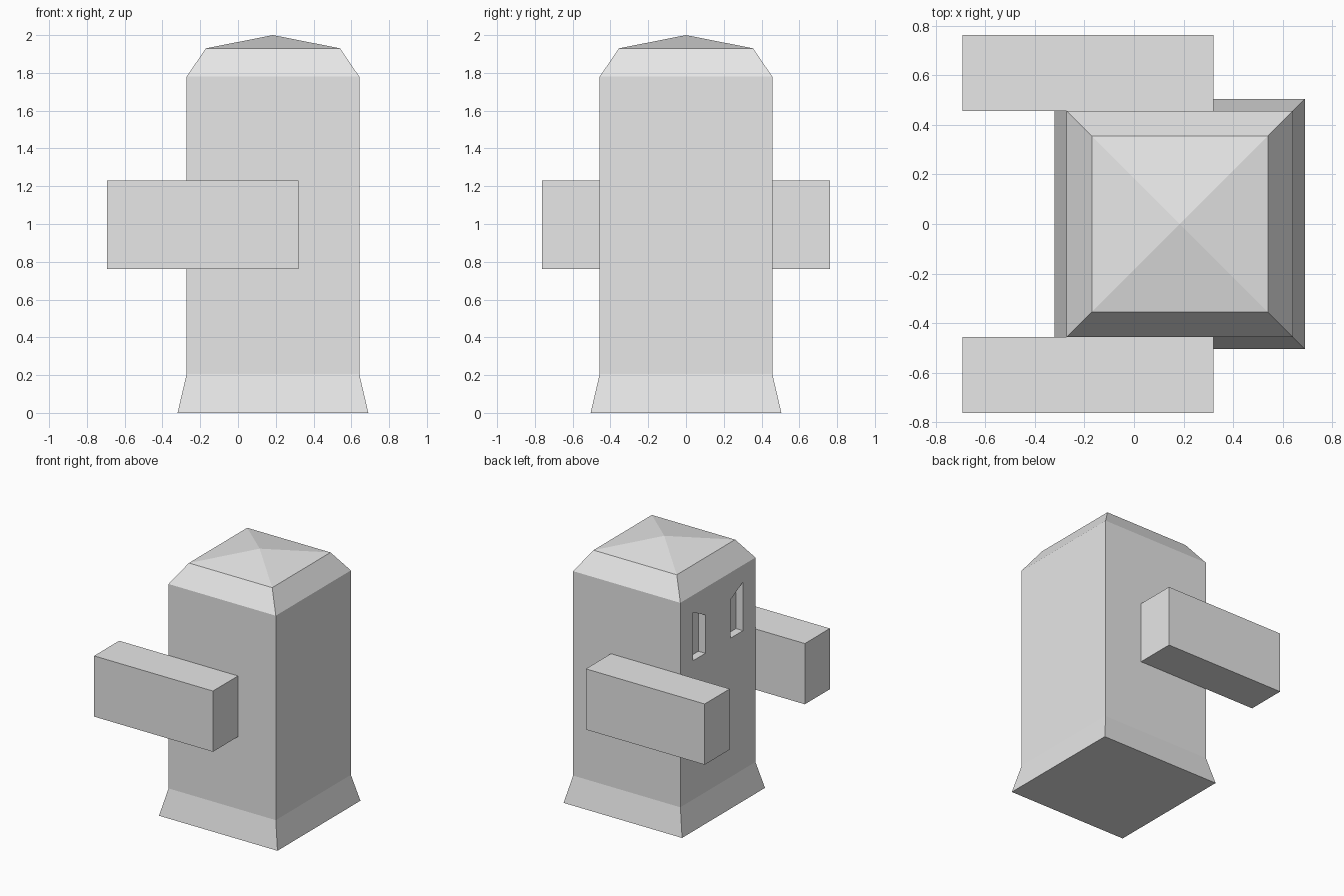
import bpy
import bmesh

if "Cube" in bpy.data.objects:
    bpy.data.objects.remove(bpy.data.objects["Cube"])

grey = bpy.data.materials.new("light_grey")
grey.diffuse_color = (0.8, 0.8, 0.8, 1)
grey.use_nodes = True
grey.node_tree.nodes["Principled BSDF"].inputs["Base Color"].default_value = grey.diffuse_color

CX = 0.185      # body centre in x
HALF = 0.457    # body half width
FACE_X = CX - HALF


def make_object(name, bm):
    bmesh.ops.recalc_face_normals(bm, faces=bm.faces)
    mesh = bpy.data.meshes.new(name)
    bm.to_mesh(mesh)
    bm.free()
    mesh.materials.append(grey)
    obj = bpy.data.objects.new(name, mesh)
    bpy.context.collection.objects.link(obj)
    return obj


def make_box(name, lo, hi):
    bm = bmesh.new()
    bmesh.ops.create_cube(bm, size=1)
    for v in bm.verts:
        v.co = [(a + b) / 2 + c * (b - a) for a, b, c in zip(lo, hi, v.co)]
    return make_object(name, bm)


def square_ring(bm, half, z):
    return [bm.verts.new((CX + sx * half, sy * half, z))
            for sx, sy in ((-1, -1), (1, -1), (1, 1), (-1, 1))]


# Body: flared foot, straight trunk, sloped shoulder and pyramid top
bm = bmesh.new()
rings = [square_ring(bm, h, z)
         for h, z in ((0.505, 0), (HALF, 0.205), (HALF, 1.78), (0.355, 1.93))]
bm.faces.new(rings[0][::-1])
for low, high in zip(rings, rings[1:]):
    for i in range(4):
        j = (i + 1) % 4
        bm.faces.new((low[i], low[j], high[j], high[i]))
apex = bm.verts.new((CX, 0, 2.0))
for i in range(4):
    bm.faces.new((rings[-1][i], rings[-1][(i + 1) % 4], apex))
body = make_object("body", bm)

# Recessed eyes with slanted tops, cut into the -x side
for side, label in ((1, "left"), (-1, "right")):
    y_in, y_out = sorted((side * 0.152, side * 0.305), key=abs)
    bm = bmesh.new()
    profile = [(y_in, 1.275), (y_out, 1.275), (y_out, 1.65), (y_in, 1.57)]
    front = bm.faces.new([bm.verts.new((FACE_X - 0.1, y, z)) for y, z in profile])
    geom = bmesh.ops.extrude_face_region(bm, geom=[front])["geom"]
    for v in geom:
        if isinstance(v, bmesh.types.BMVert):
            v.co.x = FACE_X + 0.06
    cutter = make_object(label + "_eye_cutter", bm)
    cutter.hide_render = True
    cutter.hide_set(True)
    cut = body.modifiers.new(label + "_eye", "BOOLEAN")
    cut.operation = "DIFFERENCE"
    cut.solver = "EXACT"
    cut.object = cutter

# Arms reaching forward on both sides
for side, label in ((1, "left"), (-1, "right")):
    y0, y1 = sorted((side * HALF, side * 0.762))
    make_box(label + "_arm", (-0.693, y0, 0.762), (0.32, y1, 1.23))
